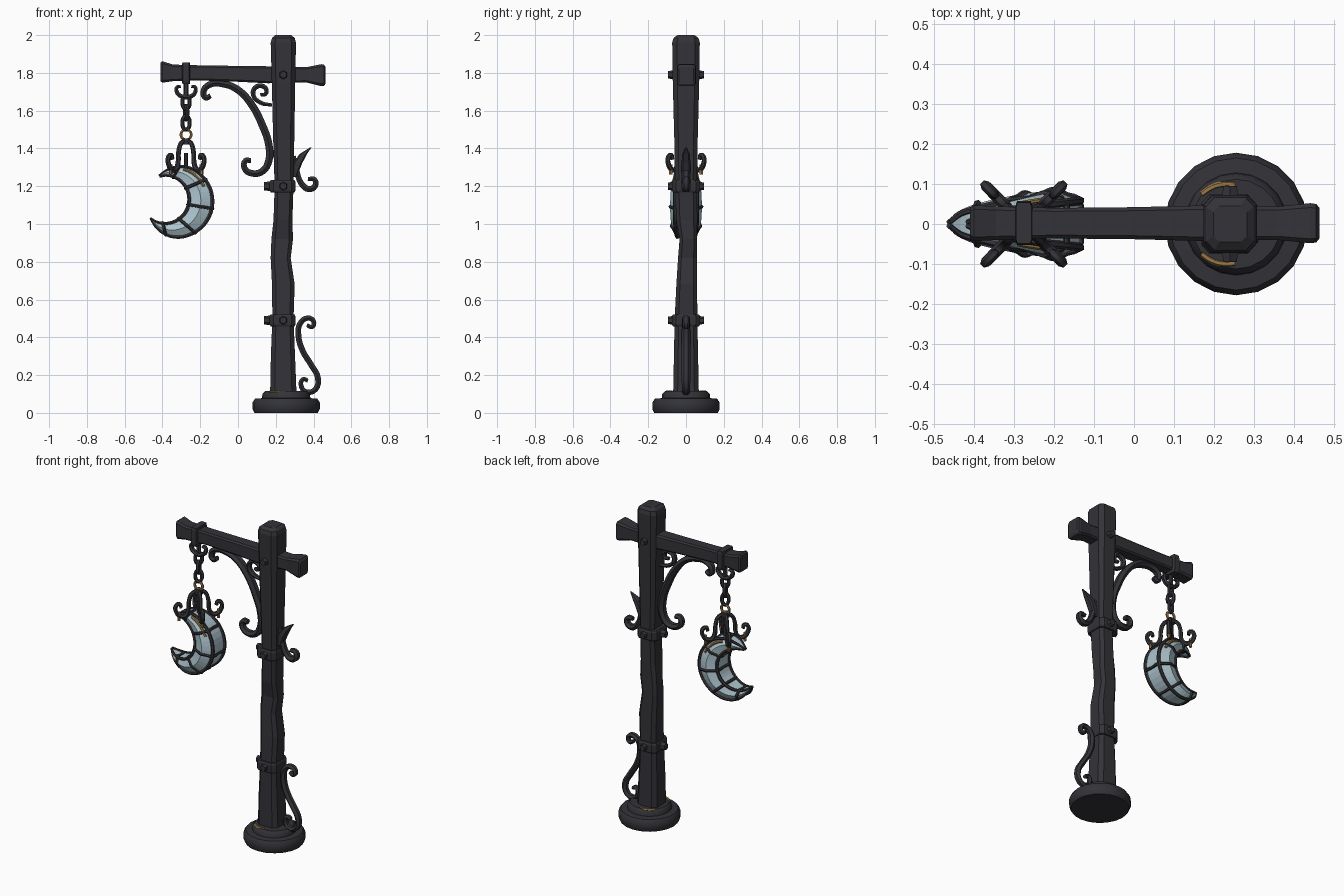
import bpy, bmesh, math
from math import sin, cos, pi, radians
from mathutils import Vector, Matrix

if "Cube" in bpy.data.objects:
    bpy.data.objects.remove(bpy.data.objects["Cube"])


def material(name, rgb):
    m = bpy.data.materials.new(name)
    m.use_nodes = True
    m.diffuse_color = (*rgb, 1)
    m.node_tree.nodes["Principled BSDF"].inputs["Base Color"].default_value = (*rgb, 1)
    return m


IRON = material("dark iron", (0.033, 0.033, 0.04))
GLASS = material("pale blue glass", (0.42, 0.56, 0.62))
BRASS = material("dull brass", (0.33, 0.19, 0.06))


def add(name, mesh, mats, smooth=False):
    ob = bpy.data.objects.new(name, mesh)
    bpy.context.collection.objects.link(ob)
    mesh.materials.clear()
    for m in mats:
        mesh.materials.append(m)
    if smooth:
        bpy.ops.object.select_all(action='DESELECT')
        ob.select_set(True)
        bpy.context.view_layer.objects.active = ob
        bpy.ops.object.shade_smooth_by_angle(angle=radians(40))
    return ob


def loft(name, rings, mats=(IRON,), rule=None, smooth=False):
    """Skin a list of equal closed rings and cap the two ends."""
    bm = bmesh.new()
    vs = [[bm.verts.new(p) for p in r] for r in rings]
    n = len(vs[0])
    for k in range(len(vs) - 1):
        for i in range(n):
            j = (i + 1) % n
            f = bm.faces.new((vs[k][i], vs[k][j], vs[k + 1][j], vs[k + 1][i]))
            f.material_index = rule(k) if rule else 0
    bm.faces.new(vs[0][::-1])
    bm.faces.new(vs[-1])
    bmesh.ops.recalc_face_normals(bm, faces=bm.faces)
    me = bpy.data.meshes.new(name)
    bm.to_mesh(me)
    bm.free()
    return add(name, me, mats, smooth)


def tube(name, pts, r, mat=IRON, closed=False, taper=1.0, depth=1.0):
    """Round bar through the points; depth widens it along y."""
    cu = bpy.data.curves.new(name, 'CURVE')
    cu.dimensions = '3D'
    cu.bevel_depth, cu.bevel_resolution, cu.resolution_u = r, 1, 4
    cu.use_fill_caps = True
    s = cu.splines.new('BEZIER')
    s.bezier_points.add(len(pts) - 1)
    s.use_cyclic_u = closed
    for i, (bp, p) in enumerate(zip(s.bezier_points, pts)):
        bp.co = p
        bp.handle_left_type = bp.handle_right_type = 'AUTO'
        bp.radius = taper + (1 - taper) * sin(pi * i / (len(pts) - 1))
    tmp = bpy.data.objects.new(name, cu)
    bpy.context.collection.objects.link(tmp)
    dg = bpy.context.evaluated_depsgraph_get()
    me = bpy.data.meshes.new_from_object(tmp.evaluated_get(dg))
    bpy.data.objects.remove(tmp)
    if depth != 1:
        me.transform(Matrix.Diagonal((1, depth, 1, 1)))
    return add(name, me, [mat], True)


def flat_scroll(name, pts, r, taper=0.65):
    return tube(name, [(x, 0, z) for x, z in pts], r, taper=taper, depth=1.3)


def chamfered(u, v, hu, hv, c=0.35):
    """Square outline with cut corners."""
    e = 1 - c
    signs = [(1, e), (e, 1), (-e, 1), (-1, e), (-1, -e), (-e, -1), (e, -1), (1, -e)]
    return [(u + a * hu, v + b * hv) for a, b in signs]


def box(name, centre, half, c=0.2):
    x, y, z = centre
    a, b, h = half
    return loft(name, [[(p, q, z + dz) for p, q in chamfered(x, y, a * k, b * k, c)]
                       for dz, k in ((-h, .93), (-h * .7, 1), (h * .7, 1), (h, .93))])


def lathe(name, cx, profile, n):
    return loft(name, [[(cx + r * cos(2 * pi * i / n), r * sin(2 * pi * i / n), z)
                        for i in range(n)] for r, z in profile], smooth=True)


def bolt(name, p, axis, r=0.024, length=0.03):
    bm = bmesh.new()
    bmesh.ops.create_cone(bm, cap_ends=True, segments=6, radius1=r, radius2=r * .8, depth=length)
    me = bpy.data.meshes.new(name)
    bm.to_mesh(me)
    bm.free()
    q = Vector(axis).to_track_quat('Z', 'Y').to_matrix().to_4x4()
    me.transform(Matrix.Translation(p) @ q)
    return add(name, me, [IRON])


# Stepped round foot
lathe("base", 0.255, [(.168, 0), (.178, .02), (.178, .055), (.165, .075), (.128, .078),
                      (.126, .1), (.112, .115)], 20)
for s in (-1, 1):
    pts = [(.235 + .1 * cos(a), s * .1 * sin(a), .112) for a in (1.4, 1.7, 2.0, 2.3)]
    tube("foot_trim", pts, .008, BRASS)

# Crooked post: height, centre x, centre y, half widths
post = [(.1, .24, 0, .07, .068), (.3, .238, 0, .064, .064), (.5, .238, 0, .056, .06),
        (.68, .24, .004, .06, .055), (.82, .226, .008, .053, .05), (.92, .234, .012, .057, .046),
        (1.02, .238, .004, .05, .056), (1.2, .244, 0, .05, .058), (1.45, .242, 0, .056, .062),
        (1.75, .241, 0, .062, .07), (1.96, .24, 0, .067, .073), (1.985, .24, 0, .06, .066),
        (2.0, .24, 0, .042, .045)]
loft("post", [[(x, y, z) for x, y in chamfered(cx, cy, hx, hy)] for z, cx, cy, hx, hy in post])

# Cross beam with flared ends: x, centre z, half height, half depth
beam = [(-.41, 1.805, .05, .037), (-.4, 1.805, .057, .045), (-.345, 1.8, .044, .042),
        (-.2, 1.8, .04, .038), (.0, 1.795, .042, .04), (.16, 1.79, .045, .044),
        (.36, 1.79, .04, .042), (.44, 1.788, .058, .05), (.455, 1.787, .057, .048),
        (.463, 1.787, .045, .038)]
loft("beam", [[(x, y, z) for y, z in chamfered(.002, cz, hy, hz, .22)] for x, cz, hz, hy in beam])
box("beam_collar", (-.275, .002, 1.798), (.021, .055, .058))

# Clamps and bolts
for z in (.49, 1.2):
    box("post_clamp", (.236, 0, z), (.068, .074, .032), .3)
    bolt("clamp_side_bolt", (.158, 0, z), (-1, 0, 0), .027, .04)
for z in (.49, 1.2, 1.79):
    for s in (-1, 1):
        bolt("post_bolt", (.24, s * .08, z), (0, s, 0))

# Wrought scrolls
flat_scroll("brace_scroll", [(-.145, 1.68), (-.17, 1.668), (-.183, 1.7), (-.15, 1.738),
            (-.07, 1.74), (0, 1.71), (.07, 1.635), (.13, 1.52), (.163, 1.42), (.163, 1.335),
            (.13, 1.28), (.075, 1.268), (.035, 1.295), (.04, 1.335), (.07, 1.335)], .023)
flat_scroll("corner_scroll", [(.18, 1.63), (.12, 1.642), (.08, 1.685), (.1, 1.728),
            (.145, 1.72), (.145, 1.688), (.118, 1.685)], .015)
flat_scroll("lower_scroll", [(.365, .465), (.392, .455), (.4, .485), (.37, .502), (.33, .475),
            (.32, .41), (.342, .33), (.39, .25), (.423, .185), (.41, .125), (.365, .11),
            (.335, .14), (.345, .178), (.37, .17)], .018)
flat_scroll("upper_scroll", [(.295, 1.36), (.312, 1.28), (.335, 1.215), (.375, 1.185),
            (.407, 1.2), (.405, 1.235), (.37, 1.238)], .019)
thorn = [(.29, 1.25, .022), (.315, 1.32, .024), (.345, 1.37, .02), (.385, 1.405, .004)]
loft("upper_thorn", [[(x + p, q, z) for p, q in chamfered(0, 0, r, r)] for x, z, r in thorn])

# Hook and chain
LX = -.275
flat_scroll("hook", [(-.303, 1.728), (-.322, 1.725), (-.322, 1.695), (-.298, 1.675),
            (LX, 1.67), (-.252, 1.675), (-.228, 1.695), (-.228, 1.725), (-.247, 1.728)], .014)
tube("hook_stem", [(LX, 0, 1.75), (LX, 0, 1.7), (LX, 0, 1.67)], .014)


def link(name, z, w, h, r, turn, mat=IRON):
    pts = [(LX + w * cos(a) * cos(turn), w * cos(a) * sin(turn), z + h * sin(a))
           for a in (i * pi / 4 for i in range(8))]
    tube(name, pts, r, mat, closed=True)


for i, z in enumerate((1.645, 1.59, 1.535)):
    link("chain_link", z, .02, .037, .011, radians(20 + 90 * i))
link("lantern_ring", 1.473, .027, .027, .008, 0, BRASS)

# Four-armed crown above the lantern
arm = [(0, 1.44), (.035, 1.43), (.056, 1.38), (.06, 1.325), (.078, 1.29), (.105, 1.288),
       (.13, 1.315), (.133, 1.352), (.112, 1.365), (.102, 1.343)]
for k in range(4):
    a = pi / 4 + k * pi / 2
    ca, sa = cos(a), sin(a)
    tube("crown_arm", [(LX + d * ca, d * sa, z) for d, z in arm], .014, taper=.8)
    tube("arm_pendant", [(LX + .115 * ca, .115 * sa, z) for z in (1.315, 1.285, 1.262)], .01, BRASS)
tube("crown_pin", [(LX, 0, z) for z in (1.28, 1.33, 1.375)], .01)
lathe_top = box("crown_cap", (LX, 0, 1.437), (.022, .022, .016), .4)


# Crescent lantern: outer and inner arcs meet in two points
def section(t, grow=1.0):
    ao, ai = radians(124 - 271 * t), radians(103.5 - 232.5 * t)
    bulge = sin(pi * t)
    ro = .164 + .026 * min(1, bulge * 1.8)
    o = Vector((-.325 + ro * cos(ao), 0, 1.12 + ro * sin(ao)))
    i = Vector((-.385 + .127 * cos(ai), 0, 1.13 + .127 * sin(ai)))
    w = .006 + .078 * max(bulge, 0) ** .65
    if t in (0, 1):
        i = i.lerp(o, .5) + Vector((.003, 0, -.003))
    pts = []
    for f, k in ((0, .7), (.5, 1), (1, .72), (1, -.72), (.5, -1), (0, -.7)):
        p = o.lerp(i, f)
        p.y = k * w
        pts.append(o.lerp(i, .5) + (p - o.lerp(i, .5)) * grow)
    return pts


N = 28
rings = [section(k / N) for k in range(N + 1)]
loft("crescent_glass", rings, (GLASS, IRON), lambda k: int(k < 4 or k > N - 4))
for c in (0, 2, 3, 5):
    tube("crescent_edge", [r[c] for r in rings[::2]], .011, taper=.6)
for k in (4, 9, 14, 19, 24):
    ring = rings[k]
    pts = []
    for p, q in zip(ring, ring[1:] + ring[:1]):
        pts += [p, p.lerp(q, .5)]
    tube("crescent_rib", pts, .009, closed=True)

# Brass trim along the lantern shoulders
for c in (1, 4):
    tube("shoulder_trim", [rings[k][c].lerp(rings[k][0 if c == 1 else 5], .55)
                           for k in range(5, 11)], .008, BRASS)
